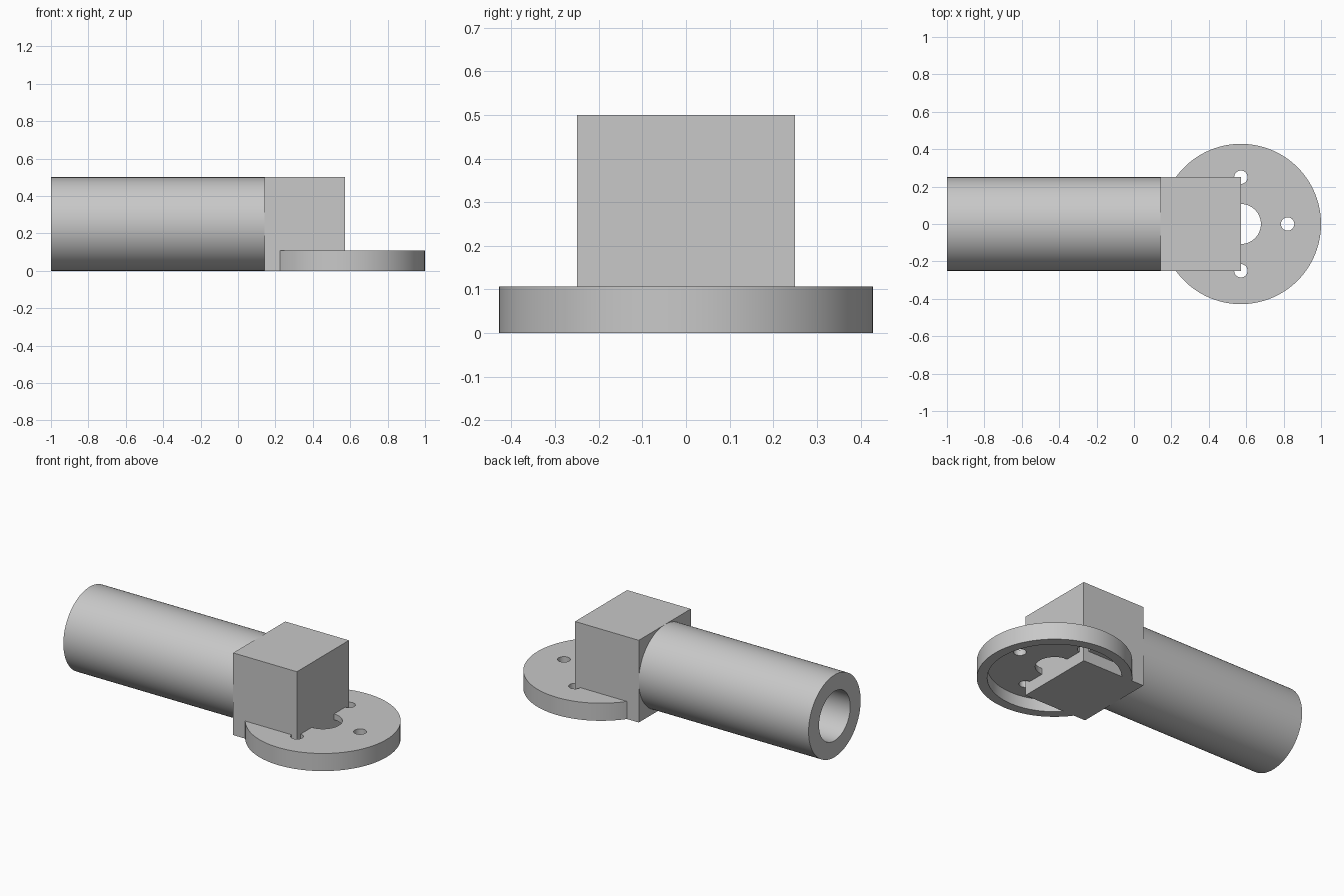
import bpy
import math

cube = bpy.data.objects.get("Cube")
if cube:
    bpy.data.objects.remove(cube, do_unlink=True)

U = 1 / 14          # design unit: overall length is 28 units
PIVOT_X = 8 * U     # flange axis

grey = bpy.data.materials.new("plain grey")
grey.use_nodes = True
colour = (0.58, 0.58, 0.58, 1)
grey.diffuse_color = colour
grey.node_tree.nodes["Principled BSDF"].inputs["Base Color"].default_value = colour


def finish(obj, name):
    obj.name = name
    obj.data.materials.clear()
    obj.data.materials.append(grey)
    return obj


def cylinder(name, radius, depth, centre, rotation=(0, 0, 0), sides=96):
    bpy.ops.mesh.primitive_cylinder_add(
        vertices=sides, radius=radius, depth=depth, location=centre, rotation=rotation)
    return finish(bpy.context.object, name)


def combine(target, other, operation):
    """Apply a boolean and discard the second solid."""
    mod = target.modifiers.new("combine", 'BOOLEAN')
    mod.operation = operation
    mod.solver = 'EXACT'
    mod.object = other
    bpy.ops.object.select_all(action='DESELECT')
    bpy.context.view_layer.objects.active = target
    target.select_set(True)
    bpy.ops.object.modifier_apply(modifier=mod.name)
    bpy.data.objects.remove(other, do_unlink=True)


def smooth(obj):
    bpy.ops.object.select_all(action='DESELECT')
    bpy.context.view_layer.objects.active = obj
    obj.select_set(True)
    bpy.ops.object.shade_smooth_by_angle(angle=math.radians(30))


# Round flange, hollowed from below
flange = cylinder("mounting_flange", 6 * U, 1.5 * U, (PIVOT_X, 0, 0.75 * U))
combine(flange, cylinder("recess", 5.2 * U, 2 * U, (PIVOT_X, 0, 0)), 'DIFFERENCE')

# Centre hole and screw holes
combine(flange, cylinder("centre_hole", 1.5 * U, 6 * U, (PIVOT_X, 0, 0), sides=64), 'DIFFERENCE')
for turn in (-1, 0, 1):
    angle = turn * math.pi / 2
    spot = (PIVOT_X + 3.5 * U * math.cos(angle), 3.5 * U * math.sin(angle), 0)
    combine(flange, cylinder("screw_hole", 0.5 * U, 6 * U, spot, sides=32), 'DIFFERENCE')

# Block joining the flange and the tube
bpy.ops.mesh.primitive_cube_add(size=1, location=(5 * U, 0, 3.5 * U))
block = finish(bpy.context.object, "block")
block.scale = (6 * U, 7 * U, 7 * U)
bpy.ops.object.transform_apply(location=False, rotation=False, scale=True)
combine(flange, block, 'UNION')
flange.name = "flange_and_block"
smooth(flange)

# Horizontal tube, its bore closed by the block
along_x = (0, math.pi / 2, 0)
middle = (-6 * U, 0, 3.5 * U)
tube = cylinder("tube", 3.5 * U, 16 * U, middle, along_x)
combine(tube, cylinder("bore", 2.1 * U, 18 * U, middle, along_x), 'DIFFERENCE')
smooth(tube)
